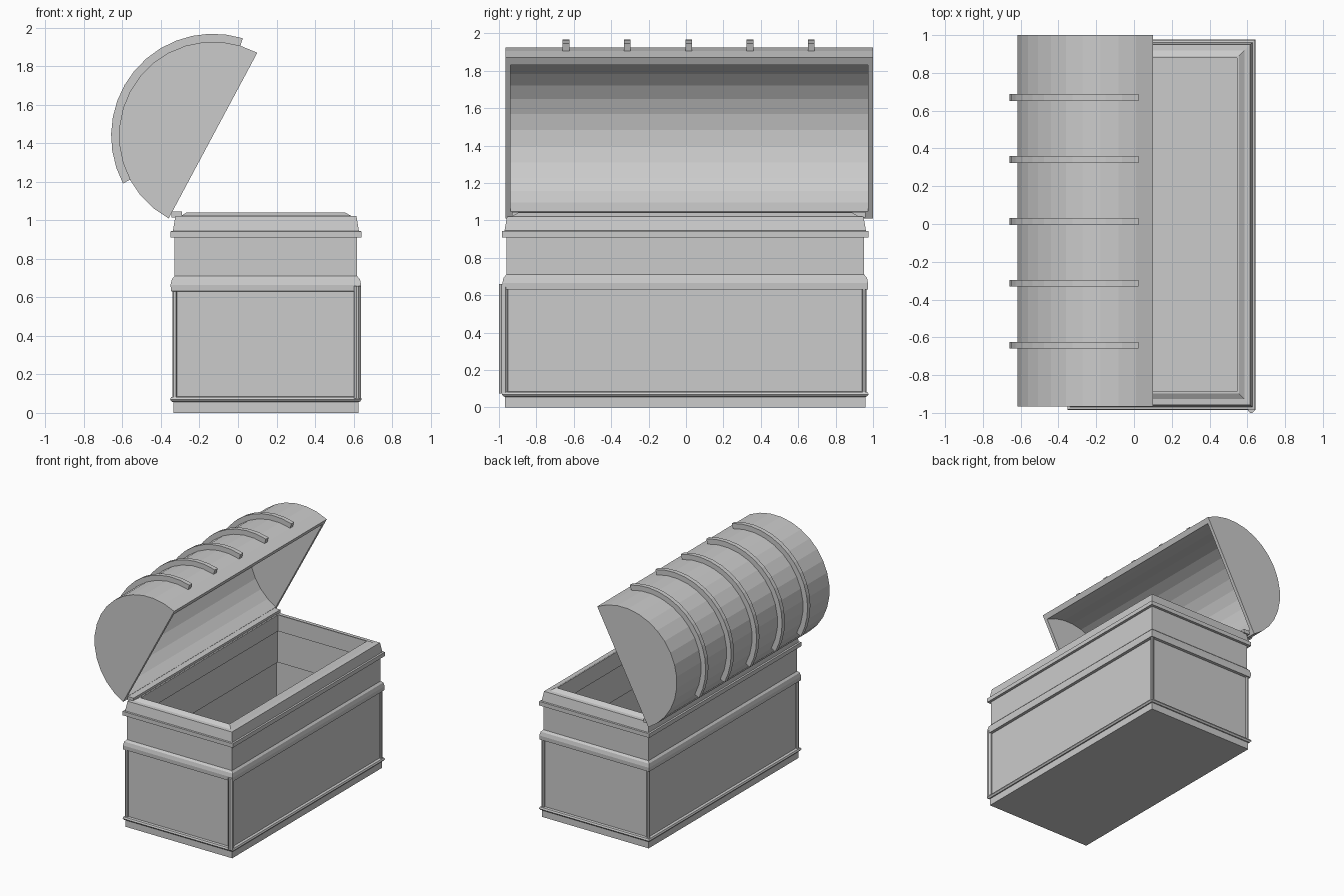
import bpy, bmesh, math

if "Cube" in bpy.data.objects:
    bpy.data.objects.remove(bpy.data.objects["Cube"])

CX, CY, HX, HY = 0.145, -0.004, 0.48, 0.963   # chest centre and half sizes


def finish(name, bm):
    bmesh.ops.recalc_face_normals(bm, faces=bm.faces)
    me = bpy.data.meshes.new(name)
    bm.to_mesh(me)
    bm.free()
    ob = bpy.data.objects.new(name, me)
    bpy.context.collection.objects.link(ob)
    return ob


def frame(name, profile, closed=True):
    """Sweep an (outward offset, height) profile round the chest rectangle."""
    bm = bmesh.new()
    rings = []
    for d, z in profile:
        rings.append([bm.verts.new((CX + sx * (HX + d), CY + sy * (HY + d), z))
                      for sx, sy in ((1, 1), (-1, 1), (-1, -1), (1, -1))])
    n = len(rings)
    for i in range(n if closed else n - 1):
        a, b = rings[i], rings[(i + 1) % n]
        for k in range(4):
            m = (k + 1) % 4
            bm.faces.new((a[k], a[m], b[m], b[k]))
    if not closed:
        bm.faces.new(rings[0])
        bm.faces.new(rings[-1])
    return finish(name, bm)


def box(name, lo, hi, bevel=0.0):
    bm = bmesh.new()
    bmesh.ops.create_cube(bm, size=1)
    for v in bm.verts:
        for i in range(3):
            v.co[i] = (lo[i] + hi[i]) / 2 + v.co[i] * (hi[i] - lo[i])
    if bevel:
        up = [e for e in bm.edges if abs(e.verts[0].co.z - e.verts[1].co.z) > 0.1]
        bmesh.ops.bevel(bm, geom=up, offset=bevel, segments=1, affect='EDGES')
    return finish(name, bm)


# Lower body: plinth, recessed panel, inner wall and floor
frame("lower_body", [(0, 0), (0, 0.065), (-0.01, 0.07), (-0.01, 0.65),
                     (-0.04, 0.65), (-0.04, 0.06)], closed=False)
# Upper wall band, overhanging the lower interior
frame("upper_wall", [(-0.006, 0.65), (-0.006, 0.93), (-0.07, 0.93), (-0.07, 0.65)])
# Moulding strips
frame("base_moulding", [(-0.012, 0.055), (0.008, 0.058), (0.018, 0.07),
                        (0.012, 0.083), (-0.012, 0.085)])
frame("middle_belt", [(-0.012, 0.63), (0.013, 0.632), (0.015, 0.665), (0.008, 0.695),
                      (-0.006, 0.71), (-0.012, 0.70)])
# Top rim with tapered outside and a raised inner lip
frame("top_rim", [(-0.01, 0.91), (0.016, 0.91), (0.016, 0.943), (0.003, 0.945),
                  (-0.010, 1.022), (-0.04, 1.024), (-0.07, 1.042), (-0.08, 1.042),
                  (-0.08, 0.91)])
# Back strip carrying the lid
box("hinge_strip", (-0.345, -0.93, 1.015), (-0.29, 0.96, 1.045))

# Corner posts; the front right one is heavier
for sx, sy, label in ((-1, -1, "front_left"), (-1, 1, "back_left"), (1, 1, "back_right")):
    x, y = CX + sx * (HX - 0.007), CY + sy * (HY - 0.007)
    box("corner_post_" + label, (x - 0.012, y - 0.012, 0.075),
        (x + 0.012, y + 0.012, 0.64), 0.006)
box("corner_post_front_right", (0.603, -1.0, 0.075), (0.64, -0.952, 0.66), 0.013)

# Lid: hollow half barrel, tilted open
LX, LZ, R, RI, SEG = -0.13, 1.44, 0.488, 0.445, 16
START = math.atan2(0.86, 0.46)
Y0, Y1, WALL = -0.965, 1.0, 0.028


def arc(bm, r, y, a0, a1, n):
    return [bm.verts.new((LX + r * math.cos(a0 + (a1 - a0) * i / n), y,
                          LZ + r * math.sin(a0 + (a1 - a0) * i / n)))
            for i in range(n + 1)]


def strip(bm, a, b):
    for i in range(len(a) - 1):
        bm.faces.new((a[i], a[i + 1], b[i + 1], b[i]))


bm = bmesh.new()
end = START + math.pi
o0, o1 = (arc(bm, R, y, START, end, SEG) for y in (Y0, Y1))
i0, i1 = (arc(bm, RI, y, START, end, SEG) for y in (Y0 + WALL, Y1 - WALL))
strip(bm, o0, o1)
strip(bm, i0, i1)
for ring in (o0, o1, i0, i1):
    bm.faces.new(ring)
for a, b in ((o0, i0), (o1, i1)):
    bm.faces.new((a[0], a[-1], b[-1], b[0]))
for k in (0, -1):
    bm.faces.new((o0[k], o1[k], i1[k], i0[k]))
finish("lid", bm)

# Five curved ribs over the lid
for j in range(5):
    y = -0.642 + 0.328 * j
    bm = bmesh.new()
    a0, a1 = math.radians(73), math.radians(208)
    loops = [arc(bm, r, y + s, a0, a1, 14)
             for r, s in ((0.478, -0.018), (0.529, -0.018), (0.529, 0.018), (0.478, 0.018))]
    for k in range(4):
        strip(bm, loops[k], loops[(k + 1) % 4])
    for e in (0, -1):
        bm.faces.new([l[e] for l in loops])
    finish(f"lid_rib_{j + 1}", bm)
